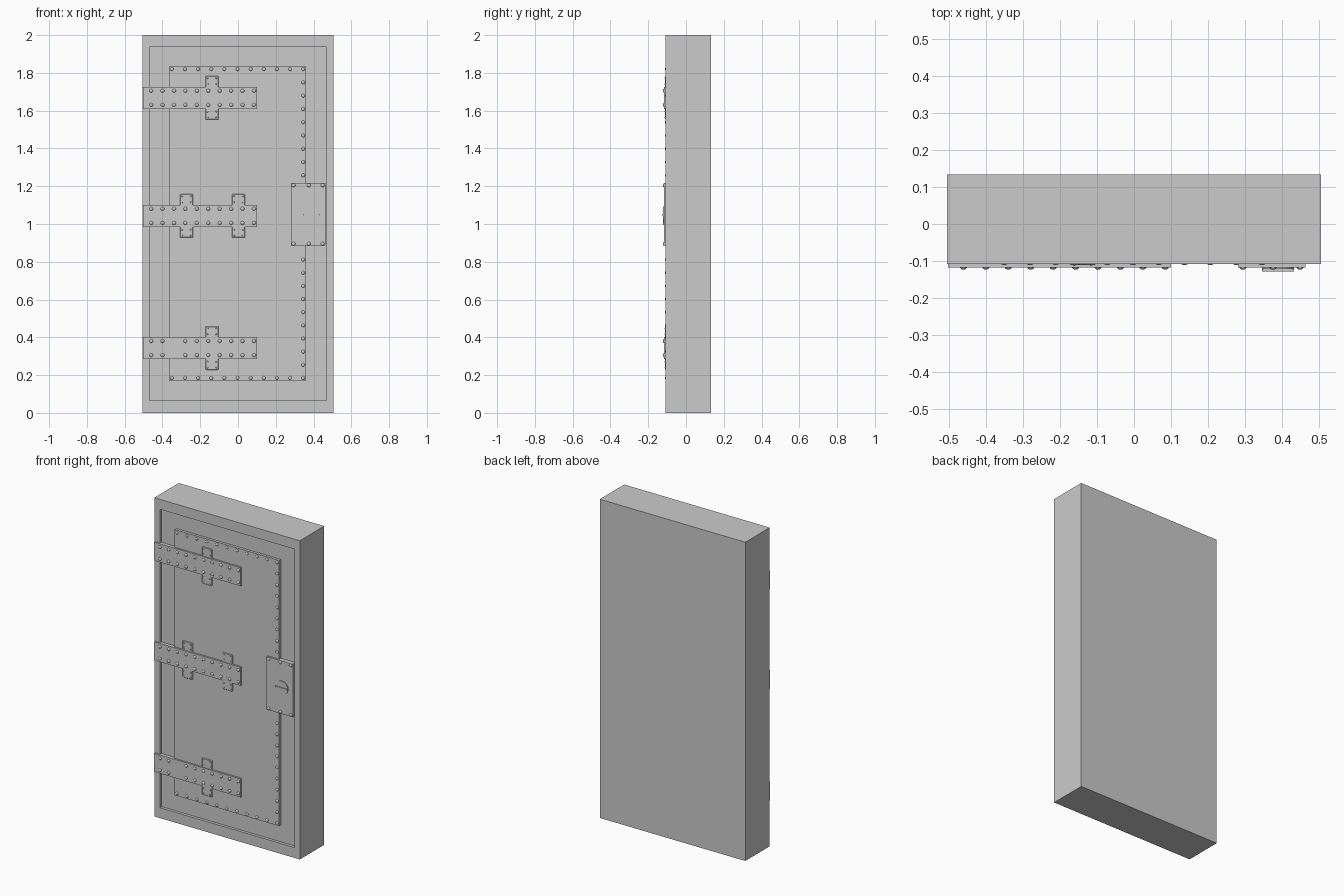
import bpy, bmesh, math
from mathutils import Matrix, Vector

if "Cube" in bpy.data.objects:
    bpy.data.objects.remove(bpy.data.objects["Cube"])

FRONT = -0.108   # front face of the frame


def finish(bm, name, smooth=False):
    bmesh.ops.recalc_face_normals(bm, faces=bm.faces)
    me = bpy.data.meshes.new(name)
    bm.to_mesh(me)
    bm.free()
    ob = bpy.data.objects.new(name, me)
    bpy.context.collection.objects.link(ob)
    if smooth:
        for p in me.polygons:
            p.use_smooth = True
    return ob


def add_box(bm, x0, x1, y0, y1, z0, z1):
    m = Matrix.Translation(((x0 + x1) / 2, (y0 + y1) / 2, (z0 + z1) / 2))
    m = m @ Matrix.Diagonal((x1 - x0, y1 - y0, z1 - z0, 1))
    return bmesh.ops.create_cube(bm, size=1, matrix=m)["verts"]


def box(name, *dims, bevel=0):
    bm = bmesh.new()
    add_box(bm, *dims)
    ob = finish(bm, name)
    if bevel:
        mod = ob.modifiers.new("edge", "BEVEL")
        mod.width = bevel
        mod.segments = 1
    return ob


def rivets(name, points, y, r, height):
    """Flattened domes with their base on the plane y."""
    bm = bmesh.new()
    for x, z in points:
        m = Matrix.Translation((x, y, z)) @ Matrix.Diagonal((r, height, r, 1))
        m = m @ Matrix.Rotation(math.pi / 2, 4, "X")
        bmesh.ops.create_uvsphere(bm, u_segments=10, v_segments=6, radius=1, matrix=m)
    bmesh.ops.delete(bm, geom=[v for v in bm.verts if v.co.y > y + 1e-4], context="VERTS")
    return finish(bm, name, True)


# Frame block with a shallow recess for the door leaf
bm = bmesh.new()
add_box(bm, -0.505, 0.505, FRONT, 0.133, 0, 2)
bm.normal_update()
face = next(f for f in bm.faces if f.normal.y < -0.9)
bmesh.ops.inset_region(bm, faces=[face], thickness=0.053)
for v in face.verts:
    v.co.z = 0.065 if v.co.z < 1 else 1.937
bm_in = bmesh.ops.extrude_discrete_faces(bm, faces=[face])["faces"][0]
bmesh.ops.translate(bm, verts=bm_in.verts, vec=Vector((0, 0.018, 0)))
finish(bm, "door_frame")

# Raised armour plate and its border rivets
PLATE = -0.106
box("door_plate", -0.365, 0.36, PLATE, -0.085, 0.17, 1.837)
border = [(-0.35 + 0.0695 * i, z) for i in range(11) for z in (0.185, 1.82)]
border += [(0.345, 1.82 - 0.0703 * i) for i in range(1, 9)]
border += [(0.345, 0.185 + 0.0696 * i) for i in range(1, 10)]
rivets("plate_rivets", border, PLATE, 0.0095, 0.005)

# Hinge straps with rivets and cross tabs
STRAP, TAB = -0.117, -0.111
straps = {"upper": (1.668, [-0.138], {}),
          "middle": (1.043, [-0.273, 0.003], {}),
          "lower": (0.343, [-0.138], {2})}
for key, (zc, tabs, skip) in straps.items():
    box(key + "_hinge_strap", -0.502, 0.10, STRAP, -0.095, zc - 0.058, zc + 0.058)
    rivets(key + "_strap_rivets",
           [(-0.46 + 0.0605 * i, zc + s * 0.0375) for i in range(10)
            if i not in skip for s in (-1, 1)], STRAP, 0.010, 0.006)
    for n, x in enumerate(tabs, 1):
        box(f"{key}_tab_{n}", x - 0.035, x + 0.035, TAB, -0.1,
            zc - 0.115, zc + 0.115, bevel=0.003)
        rivets(f"{key}_tab_{n}_rivets",
               [(x + sx * 0.023, zc + sz * d) for sx in (-1, 1)
                for sz in (-1, 1) for d in (0.073, 0.104)], TAB, 0.004, 0.002)

# Lock plate, rivets, round boss and turn handle
LOCK = -0.117
box("lock_plate", 0.28, 0.462, LOCK, -0.085, 0.885, 1.217)
rivets("lock_rivets", [(x, z) for x in (0.294, 0.375, 0.448) for z in (0.895, 1.205)],
       LOCK, 0.010, 0.006)
bm = bmesh.new()
bmesh.ops.create_cone(bm, cap_ends=True, segments=24, radius1=0.043, radius2=0.043, depth=0.008,
                      matrix=Matrix.Translation((0.388, -0.118, 1.05)) @ Matrix.Rotation(math.pi / 2, 4, "X"))
finish(bm, "lock_boss")
box("lock_handle", 0.345, 0.431, -0.128, -0.118, 1.046, 1.054)
